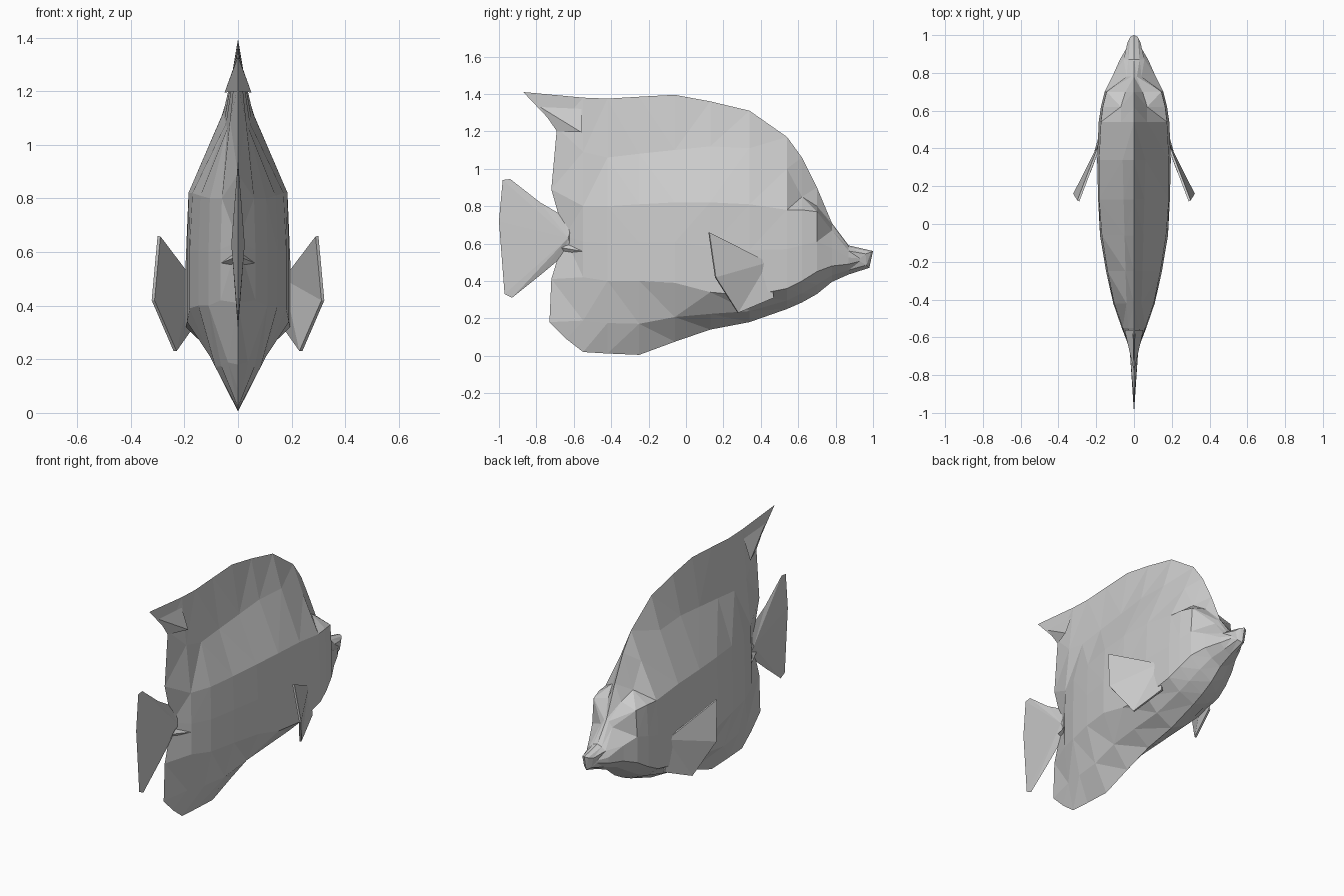
import bpy
import bmesh

cube = bpy.data.objects.get("Cube")
if cube:
    bpy.data.objects.remove(cube, do_unlink=True)

grey = bpy.data.materials.new("pale grey")
grey.use_nodes = True
GREY = (0.6, 0.6, 0.6, 1)
grey.diffuse_color = GREY
grey.node_tree.nodes["Principled BSDF"].inputs["Base Color"].default_value = GREY


def build(name, points, faces, mirrored=True):
    """Flat-shaded triangle mesh, optionally mirrored across the middle plane."""
    bm = bmesh.new()
    verts = [bm.verts.new(p) for p in points]
    for face in faces:
        bm.faces.new([verts[i] for i in face])
    bmesh.ops.triangulate(bm, faces=bm.faces[:])
    mesh = bpy.data.meshes.new(name)
    bm.to_mesh(mesh)
    bm.free()
    mesh.materials.append(grey)
    obj = bpy.data.objects.new(name, mesh)
    bpy.context.collection.objects.link(obj)
    if mirrored:
        mod = obj.modifiers.new("Mirror", "MIRROR")
        mod.merge_threshold = 0.0005
    return obj


def mix(a, b, t):
    return a + (b - a) * t


def column(y, back, crest, crest_w, shoulder, shoulder_w, belly, belly_w, keel):
    """Half cross-section from the back ridge down to the keel."""
    return [
        (0, y, back),
        (crest_w, y, crest),
        (shoulder_w, y, shoulder),
        (max(shoulder_w, belly_w), y, mix(shoulder, belly, 0.5)),
        (belly_w, y, belly),
        (belly_w * 0.57, y, mix(belly, keel, 0.58)),
        (0, y, keel),
    ]


# Body: y, back, crest, crest width, shoulder, its width, belly, its width, keel
sections = [
    (.87, .59, .58, .03, .56, .055, .49, .075, .435),
    (.78, .71, .70, .015, .67, .04, .48, .115, .395),
    (.70, .90, .80, .045, .77, .145, .45, .155, .33),
    (.62, 1.06, .85, .07, .78, .165, .40, .175, .285),
    (.54, 1.17, 1.0, .07, .78, .175, .36, .187, .25),
    (.34, 1.31, 1.11, .06, .81, .185, .32, .195, .18),
    (.13, 1.36, 1.12, .055, .82, .185, .34, .19, .14),
    (-.06, 1.395, 1.10, .05, .82, .17, .39, .18, .075),
    (-.25, 1.385, 1.08, .045, .81, .14, .40, .148, .005),
    (-.42, 1.375, 1.06, .04, .80, .105, .40, .11, .012),
    (-.55, 1.38, 1.09, .03, .80, .06, .42, .065, .02),
]
# Parted lips in front, notched fin edge behind
lips = [(0, 1, .56), (.02, .99, .555), (.035, .96, .545), (.04, .93, .52),
        (.04, .93, .505), (.025, .965, .485), (0, .98, .47)]
rear = [(0, -.87, 1.41), (0, -.69, 1.22), (0, -.72, .89), (0, -.65, .64),
        (0, -.72, .41), (0, -.73, .18), (0, -.64, .09)]
columns = [lips] + [column(*s) for s in sections] + [rear]
n = len(lips)
faces = [tuple(range(n))]
for i in range(len(columns) - 1):
    for j in range(n - 1):
        a = i * n + j
        faces.append((a, a + n, a + n + 1, a + 1))
build("body", [p for col in columns for p in col], faces)

# Tail fin: thin lens with a raised centre near the root
outline = [(-.60, .73), (-.66, .75), (-.78, .82), (-.94, .945), (-.98, .94),
           (-1, .72), (-.97, .33), (-.93, .31), (-.78, .43), (-.66, .53), (-.60, .54)]
points = [(.025, -.63, .63)] + [(0, y, z) for y, z in outline]
count = len(outline)
build("tail_fin", points,
      [(0, k + 1, (k + 1) % count + 1) for k in range(count)])

# Side fins
fin = build("side_fins",
            [(.18, .44, .50), (.30, .125, .66), (.322, .16, .42),
             (.24, .28, .23), (.185, .47, .31)],
            [(0, 1, 2), (0, 2, 3), (0, 3, 4)])
solid = fin.modifiers.new("Thickness", "SOLIDIFY")
solid.thickness = 0.012
solid.offset = -1

# Small finlets on the dorsal tip and beside the tail root
wedge = [(0, 1, 2), (0, 2, 3), (0, 3, 1), (1, 3, 2)]
build("dorsal_finlets",
      [(0, -.78, 1.33), (.005, -.56, 1.32), (0, -.69, 1.20), (.05, -.56, 1.195)], wedge)
build("tail_root_finlets",
      [(0, -.71, .585), (0, -.60, .62), (0, -.62, .53), (.072, -.53, .555)], wedge)
